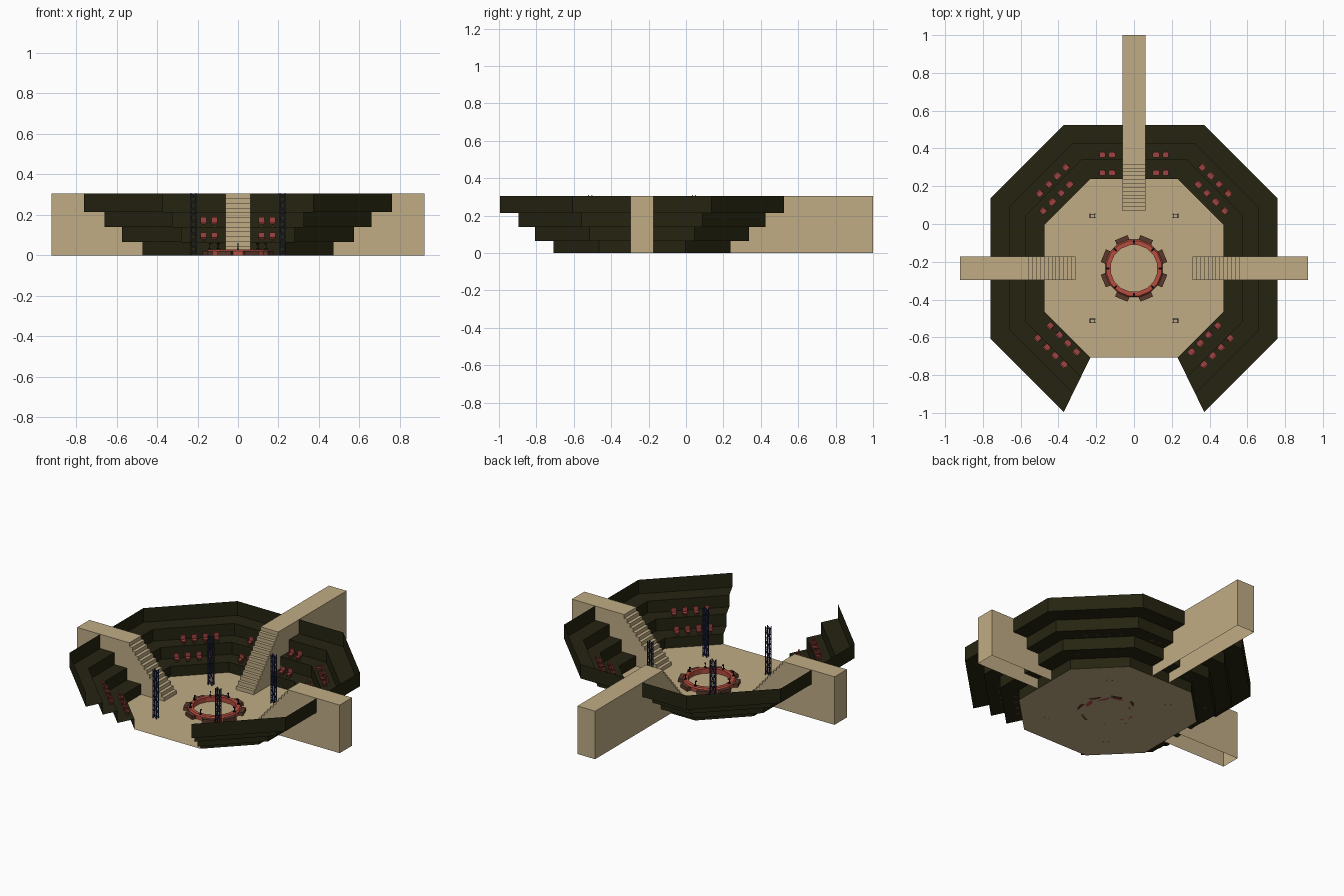
import bpy, bmesh, math
from mathutils import Matrix, Vector

if "Cube" in bpy.data.objects:
    bpy.data.objects.remove(bpy.data.objects["Cube"])

CY = -0.235          # centre of the arena in y


def mat(name, r, g, b):
    m = bpy.data.materials.new(name)
    m.diffuse_color = (r, g, b, 1)
    m.use_nodes = True
    m.node_tree.nodes["Principled BSDF"].inputs["Base Color"].default_value = m.diffuse_color
    return m


TAN = mat("tan stone", .53, .415, .235)
OLIVE = mat("dark olive", .0185, .0175, .0055)
RED = mat("table red", .46, .075, .05)
SEAT = mat("seat red", .34, .055, .05)
BROWN = mat("dark brown", .10, .04, .024)
NAVY = mat("navy metal", .018, .026, .075)
BLACK = mat("black", .006, .006, .006)


def finish(name, bm, *mats):
    me = bpy.data.meshes.new(name)
    bm.to_mesh(me)
    bm.free()
    for m in mats:
        me.materials.append(m)
    ob = bpy.data.objects.new(name, me)
    bpy.context.collection.objects.link(ob)
    return ob


def box(bm, c, s, M=Matrix(), mi=0):
    r = bmesh.ops.create_cube(bm, size=1, matrix=M @ Matrix.Translation(c) @ Matrix.Diagonal((*s, 1)))
    for f in {f for v in r['verts'] for f in v.link_faces}:
        f.material_index = mi


def rod(bm, a, b, t):
    a, b = Vector(a), Vector(b)
    d = b - a
    M = Matrix.Translation((a + b) / 2) @ d.to_track_quat('Z', 'Y').to_matrix().to_4x4()
    box(bm, (0, 0, 0), (t, t, d.length), M)


def octagon(r, z):
    # eight corners, starting and ending beside the open front
    k = r * .489
    pts = [(k, -r), (r, -k), (r, k), (k, r), (-k, r), (-r, k), (-r, -k), (-k, -r)]
    return [(x, y + CY, z) for x, y in pts]


# Floor slab
bm = bmesh.new()
bm.faces.new([bm.verts.new(p) for p in octagon(.473, 0)])
finish("floor", bm, TAN)

# Terraced stand: zigzag profile swept round the octagon, front side open
bm = bmesh.new()
profile = [(.473, 0), (.473, .065), (.573, .065), (.573, .14),
           (.66, .14), (.66, .215), (.76, .215), (.76, .305)]
rings = [[bm.verts.new(p) for p in octagon(r, z)] for r, z in profile]
for a, b in zip(rings, rings[1:]):
    for i in range(7):
        bm.faces.new((a[i], a[i + 1], b[i + 1], b[i]))
finish("terraces", bm, OLIVE)


# Walkways with stairs: stepped side profile extruded across, open underneath
def walkway(name, start, end, M, steps=13, run=.245, top=.305, w=.062):
    prof = [(start, 0)]
    for i in range(steps):
        x = start + run * i / (steps - 1)
        prof.append((x, top * (i + 1) / steps))
        if i < steps - 1:
            prof.append((start + run * (i + 1) / (steps - 1), top * (i + 1) / steps))
    prof += [(end, top), (end, 0)]
    bm = bmesh.new()
    L = [bm.verts.new(M @ Vector((x, w, z))) for x, z in prof]
    R = [bm.verts.new(M @ Vector((x, -w, z))) for x, z in prof]
    for i in range(len(prof) - 1):
        bm.faces.new((L[i], R[i], R[i + 1], L[i + 1]))
    bm.faces.new(L)
    bm.faces.new(R[::-1])
    bmesh.ops.recalc_face_normals(bm, faces=bm.faces)
    finish(name, bm, TAN)


centre = Matrix.Translation((0, CY, 0))
walkway("right_walkway", .31, .922, centre)
walkway("left_walkway", .31, .922, centre @ Matrix.Rotation(math.pi, 4, 'Z'))
walkway("back_walkway", .305, 1.235, centre @ Matrix.Rotation(math.pi / 2, 4, 'Z'))

# Round table: ring with rectangular section
bm = bmesh.new()
N = 16
sect = [(.155, 0), (.155, .022), (.148, .03), (.125, .03), (.125, 0)]
loops = []
for i in range(N):
    a = 2 * math.pi * (i + .5) / N
    loops.append([bm.verts.new((r * math.cos(a), CY + r * math.sin(a), z)) for r, z in sect])
for i in range(N):
    a, b = loops[i], loops[(i + 1) % N]
    for j in range(len(sect)):
        k = (j + 1) % len(sect)
        bm.faces.new((a[j], b[j], b[k], a[k]))
bmesh.ops.recalc_face_normals(bm, faces=bm.faces)
finish("round_table", bm, RED)

# Benches round the table, and microphones on it
benches, mics = bmesh.new(), bmesh.new()
for i in range(8):
    M = centre @ Matrix.Rotation(math.pi / 4 * i, 4, 'Z')
    box(mics, (.14, 0, .032), (.016, .01, .004), M)
    box(mics, (.14, 0, .045), (.004, .004, .026), M)
    box(mics, (.136, 0, .057), (.012, .006, .006), M)
    M = M @ Matrix.Rotation(math.pi / 8, 4, 'Z')
    box(benches, (.163, 0, .011), (.026, .072, .022), M)
finish("table_benches", benches, BROWN)
finish("microphones", mics, BLACK)

# Chairs: local +x points away from the arena centre
chairs = bmesh.new()


def chair(angle, d, t, z):
    M = centre @ Matrix.Rotation(math.radians(angle), 4, 'Z') @ Matrix.Translation((d, t, z))
    box(chairs, (0, 0, .002), (.02, .02, .004), M, 1)        # foot
    box(chairs, (0, 0, .009), (.006, .006, .014), M, 1)      # stem
    box(chairs, (0, 0, .018), (.028, .027, .007), M)         # cushion
    box(chairs, (.014, 0, .036), (.007, .03, .026), M)       # backrest
    for s in (-1, 1):
        box(chairs, (0, s * .016, .026), (.022, .004, .004), M)   # armrests
        box(chairs, (.004, s * .016, .021), (.004, .004, .01), M, 1)


for d, z in ((.505, .065), (.6, .14)):
    for t in (-.17, -.117, .117, .17):
        chair(90, d, t, z)
for j in range(4):
    t = (j - 1.5) * .065
    for s in (1, -1):
        side = 90 - s * 45
        chair(side, .553, t - s * .025, .065)
        chair(side, .632, t + s * .027, .14)
        chair(-side, .527, t, .065)
        chair(-side, .62, t, .14)
finish("chairs", chairs, SEAT, BROWN)

# Lattice towers: four legs with zigzag bracing on each face
bm = bmesh.new()
hx, hy, H, n = .013, .009, .308, 10
corners = [(-hx, -hy), (hx, -hy), (hx, hy), (-hx, hy)]
for cx in (-.22, .22):
    for cy in (.043, -.512):
        P = [(cx + x, cy + y) for x, y in corners]
        for k in range(4):
            p, q = P[k], P[(k + 1) % 4]
            rod(bm, (*p, 0), (*p, H), .005)
            for i in range(n):
                a, b = (p, q) if i % 2 else (q, p)
                rod(bm, (*a, H * i / n), (*b, H * (i + 1) / n), .003)
finish("lattice_towers", bm, NAVY)
